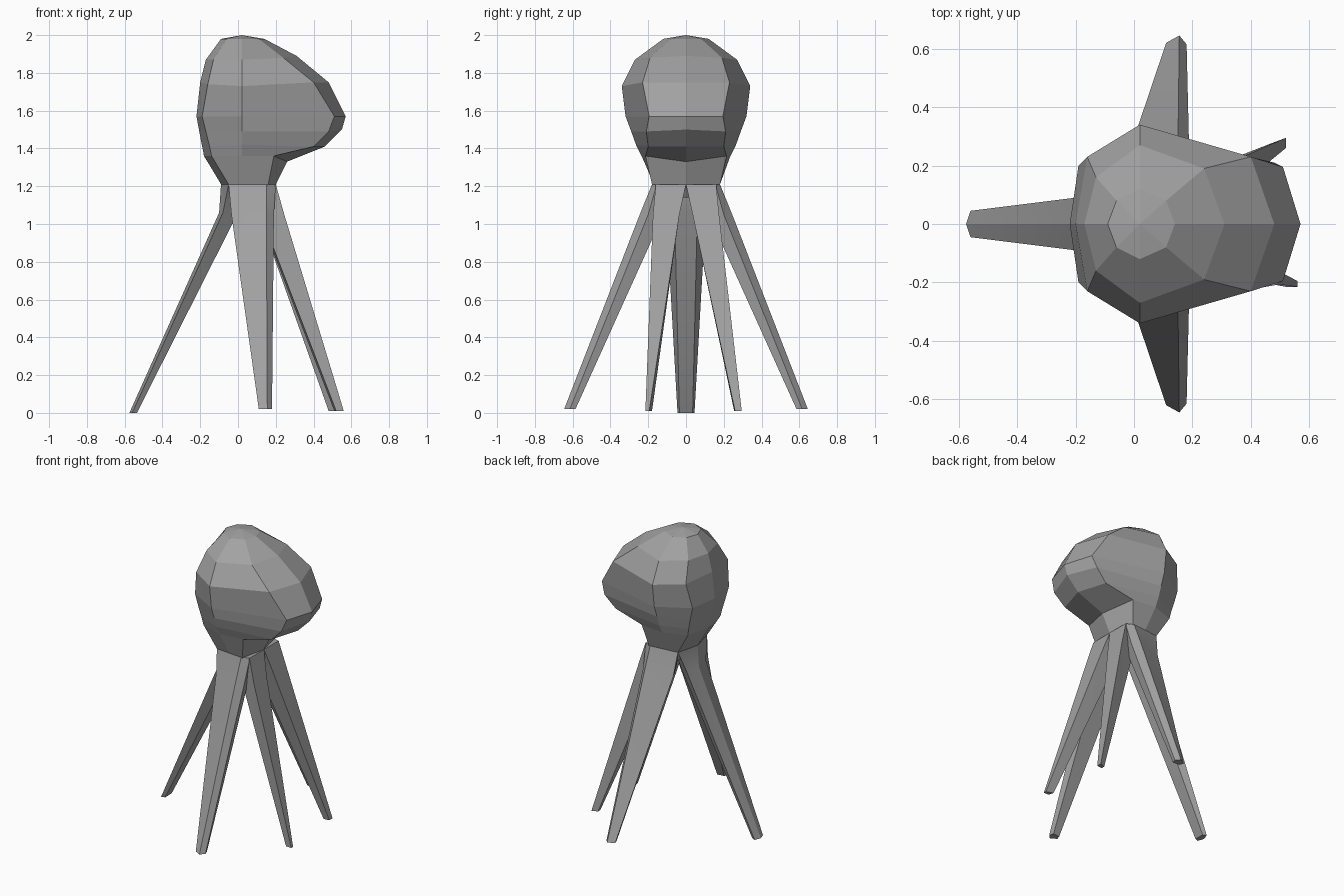
import bpy, bmesh, math

if "Cube" in bpy.data.objects:
    bpy.data.objects.remove(bpy.data.objects["Cube"])

grey = bpy.data.materials.new("plain grey")
grey.diffuse_color = (0.36, 0.36, 0.36, 1)
grey.use_nodes = True
grey.node_tree.nodes["Principled BSDF"].inputs["Base Color"].default_value = grey.diffuse_color


def loft(name, rings, tip=None, smooth=0):
    """Skin a list of closed rings, capping the ends; tip closes the first ring to a point."""
    bm = bmesh.new()
    loops = [[bm.verts.new(p) for p in r] for r in rings]
    n = len(loops[0])
    for a, b in zip(loops, loops[1:]):
        for i in range(n):
            j = (i + 1) % n
            bm.faces.new((a[i], a[j], b[j], b[i]))
    if tip:
        t = bm.verts.new(tip)
        for i in range(n):
            bm.faces.new((t, loops[0][(i + 1) % n], loops[0][i]))
    else:
        bm.faces.new(loops[0])
    bm.faces.new(loops[-1])
    bmesh.ops.recalc_face_normals(bm, faces=bm.faces)
    me = bpy.data.meshes.new(name)
    bm.to_mesh(me)
    bm.free()
    me.materials.append(grey)
    ob = bpy.data.objects.new(name, me)
    bpy.context.collection.objects.link(ob)
    if smooth:
        bpy.context.view_layer.objects.active = ob
        ob.select_set(True)
        bpy.ops.object.shade_smooth_by_angle(angle=math.radians(smooth))
        ob.select_set(False)
    return ob


def mirrored(half):
    """Close a half ring whose first and last points lie on y = 0."""
    return half + [(x, -y, z) for x, y, z in half[-2:0:-1]]


# Head and neck: half rings from the -x side round to the +x bulge
head = [
    [(-.09, 0, 1.98), (-.06, .08, 1.98), (.02, .12, 1.98), (.11, .08, 1.98), (.14, 0, 1.98)],
    [(-.17, 0, 1.87), (-.13, .16, 1.87), (.02, .27, 1.87), (.24, .19, 1.88), (.31, 0, 1.89)],
    [(-.20, 0, 1.75), (-.16, .23, 1.74), (.02, .34, 1.73), (.40, .23, 1.75), (.48, 0, 1.75)],
    [(-.22, 0, 1.57), (-.19, .20, 1.57), (.02, .32, 1.57), (.51, .195, 1.57), (.57, 0, 1.57)],
    [(-.205, 0, 1.49), (-.17, .195, 1.49), (.02, .29, 1.49), (.48, .21, 1.49), (.55, 0, 1.50)],
    [(-.19, 0, 1.41), (-.15, .185, 1.41), (.02, .265, 1.42), (.40, .20, 1.41), (.46, 0, 1.41)],
    [(-.18, 0, 1.36), (-.14, .18, 1.36), (.02, .235, 1.36), (.19, .215, 1.36), (.26, 0, 1.33)],
    [(-.09, 0, 1.21), (-.05, .16, 1.21), (.05, .17, 1.21), (.16, .18, 1.21), (.20, 0, 1.21)],
    [(-.06, 0, 1.14), (-.03, .14, 1.14), (.05, .15, 1.14), (.12, .15, 1.14), (.15, 0, 1.14)],
]
loft("head", [mirrored(r) for r in head], tip=(.02, 0, 2.0))


def leg(name, *stations):
    loft(name, [[(x, y, z) for x, y in pts] for z, pts in stations], smooth=20)


# Side legs, one each way along y
for s, name in ((-1, "front_leg"), (1, "back_leg")):
    leg(name, *[(z, [(x, s * y) for x, y in pts]) for z, pts in (
        (1.21, [(-.05, .16), (.15, .18), (.20, .155), (.15, .05), (0, .05)]),
        (1.05, [(-.035, .19), (.15, .245), (.19, .20), (.17, .12), (0, .12)]),
        (.02, [(.11, .62), (.155, .645), (.18, .615), (.17, .585), (.12, .59)]))])

# Leg on the -x side
leg("left_leg",
    (1.21, [(-.05, .16), (-.09, 0), (-.05, -.16), (.03, -.09), (.03, .09)]),
    (1.06, [(-.08, .105), (-.10, 0), (-.08, -.105), (0, -.06), (0, .06)]),
    (0, [(-.56, .045), (-.575, 0), (-.56, -.045), (-.535, -.035), (-.535, .035)]))

# Pair of legs beneath the bulge
feet = {
    -1: [(.56, .215), (.56, .195), (.51, .18), (.52, .215)],
    1: [(.52, .295), (.52, .26), (.48, .255), (.48, .28)],
}
for s, foot in feet.items():
    leg("right_front_leg" if s < 0 else "right_back_leg", *[
        (z, [(x, s * y) for x, y in pts]) for z, pts in (
            (1.21, [(.20, .16), (.20, 0), (.05, 0), (.07, .13)]),
            (1.05, [(.245, .175), (.245, .035), (.11, .04), (.12, .14)]),
            (.01, foot))])
